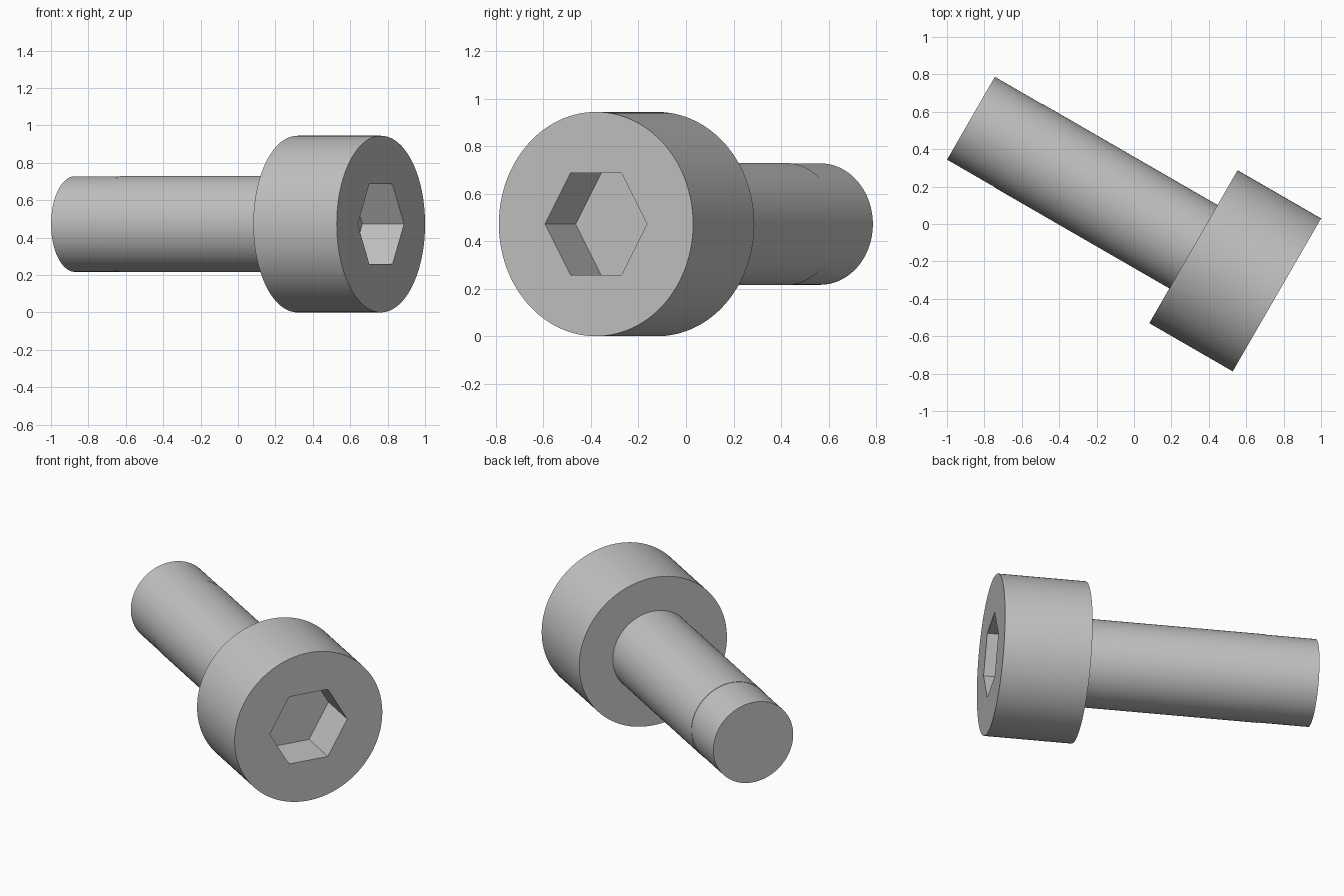
import bpy
import bmesh
from math import cos, sin, tau, radians
from mathutils import Matrix, Vector

default = bpy.data.objects.get("Cube")
if default:
    bpy.data.objects.remove(default, do_unlink=True)

UNIT = 0.1717                       # one design millimetre
HEAD_R, SHANK_R = 2.75 * UNIT, 1.5 * UNIT
HEAD_LEN, SHANK_LEN = 3 * UNIT, 8 * UNIT
SOCKET_R, SOCKET_DEPTH = 2.5 / 3 ** 0.5 * UNIT, 1.5 * UNIT
TIP_LEN = 1.73 * UNIT
SEGMENTS = 128

# Frame of the screw: local z runs from the tip to the head face
axis = Vector((cos(radians(30)), -sin(radians(30)), 0))
up = Vector((0, 0, 1))
side = up.cross(axis)
placement = Matrix((side, up, axis)).transposed().to_4x4()
placement.translation = Vector((0.764, -0.379, HEAD_R)) - axis * (HEAD_LEN + SHANK_LEN)

steel = bpy.data.materials.new("grey_steel")
colour = (0.54, 0.54, 0.54, 1)
steel.use_nodes = True
steel.diffuse_color = colour
steel.node_tree.nodes["Principled BSDF"].inputs["Base Color"].default_value = colour


def ring(bm, radius, z, count=SEGMENTS):
    """Closed loop of vertices around the screw axis."""
    return [bm.verts.new((radius * cos(tau * i / count), radius * sin(tau * i / count), z))
            for i in range(count)]


def wall(bm, a, b):
    """Quads joining two rings of equal count."""
    n = len(a)
    for i in range(n):
        j = (i + 1) % n
        bm.faces.new((a[i], a[j], b[j], b[i]))


def finish(bm, name):
    bmesh.ops.recalc_face_normals(bm, faces=bm.faces[:])
    mesh = bpy.data.meshes.new(name)
    bm.to_mesh(mesh)
    bm.free()
    mesh.materials.append(steel)
    obj = bpy.data.objects.new(name, mesh)
    bpy.context.collection.objects.link(obj)
    obj.matrix_world = placement
    bpy.ops.object.select_all(action="DESELECT")
    obj.select_set(True)
    bpy.context.view_layer.objects.active = obj
    bpy.ops.object.shade_smooth_by_angle(angle=radians(30))


# Head: a drum with a six-sided blind socket in its end face
top = SHANK_LEN + HEAD_LEN
bm = bmesh.new()
back = ring(bm, HEAD_R, SHANK_LEN)
front = ring(bm, HEAD_R, top)
mouth = ring(bm, SOCKET_R, top, 6)
floor = ring(bm, SOCKET_R, top - SOCKET_DEPTH, 6)
wall(bm, back, front)
wall(bm, floor, mouth)
bm.faces.new(back)
bm.faces.new(floor)
rims = [e for e in bm.edges if all(v.co.z > top - 0.001 for v in e.verts)]
bmesh.ops.triangle_fill(bm, edges=rims, use_beauty=True)
finish(bm, "head")

# Shank: a plain rod with a very slightly slimmer tip
bm = bmesh.new()
profile = [(SHANK_R - 0.002, 0), (SHANK_R - 0.002, TIP_LEN),
           (SHANK_R, TIP_LEN), (SHANK_R, SHANK_LEN + 0.02)]
rings = [ring(bm, r, z) for r, z in profile]
for a, b in zip(rings, rings[1:]):
    wall(bm, a, b)
bm.faces.new(rings[0])
bm.faces.new(rings[-1])
finish(bm, "shank")
